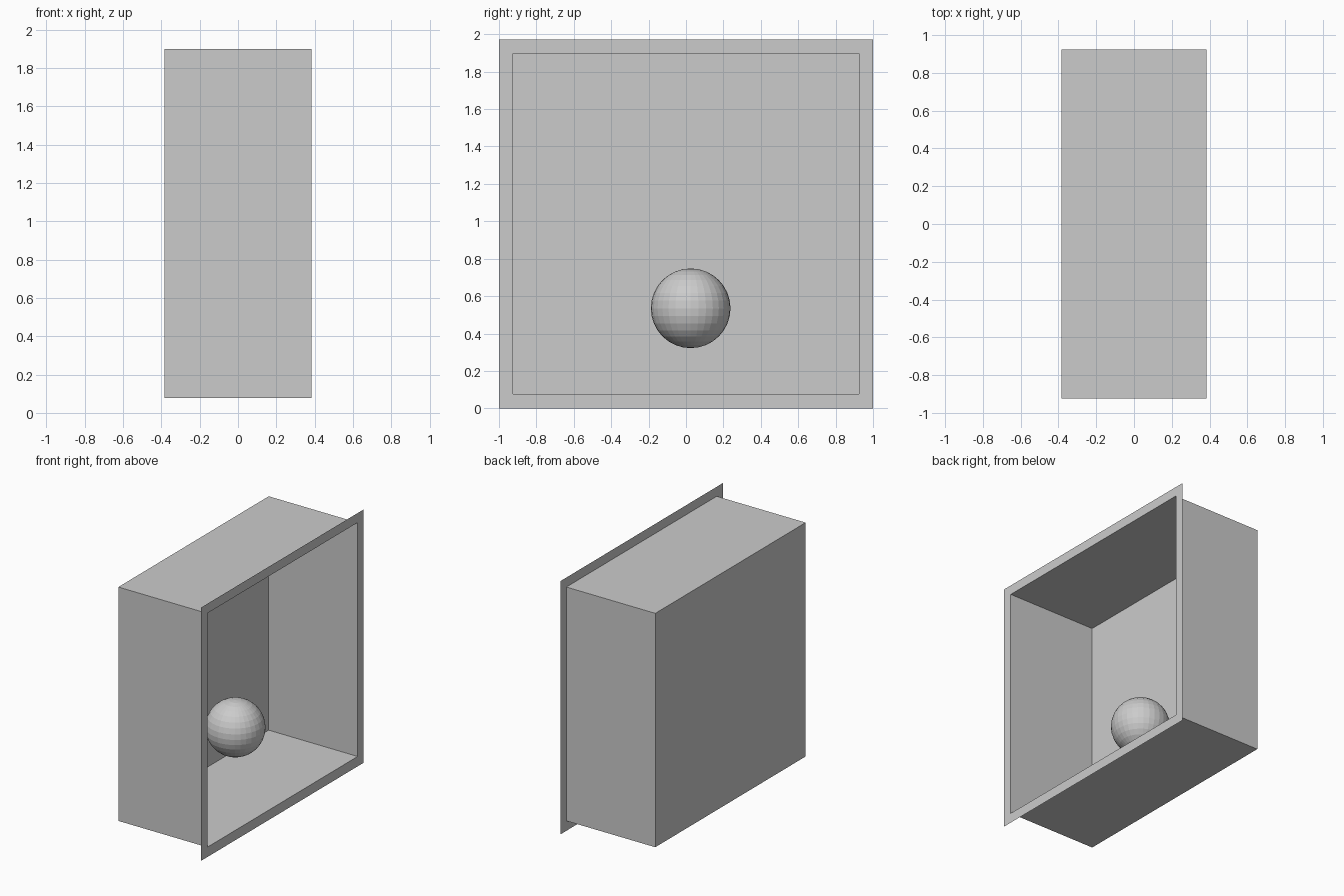
import bpy, bmesh

if "Cube" in bpy.data.objects:
    bpy.data.objects.remove(bpy.data.objects["Cube"])


def finish(bm, name):
    mesh = bpy.data.meshes.new(name)
    bm.to_mesh(mesh)
    bm.free()
    obj = bpy.data.objects.new(name, mesh)
    bpy.context.collection.objects.link(obj)
    return obj


def rectangle(bm, x, half_y, z0, z1):
    corners = [(-half_y, z0), (half_y, z0), (half_y, z1), (-half_y, z1)]
    return [bm.verts.new((x, y, z)) for y, z in corners]


# Thin-walled open box with a flat flange around its opening on +x
bm = bmesh.new()
DEPTH = 0.383
back = rectangle(bm, -DEPTH, 0.925, 0.077, 1.898)
mouth = rectangle(bm, DEPTH, 0.925, 0.077, 1.898)
rim = rectangle(bm, DEPTH, 1.0, 0.0, 1.972)
bm.faces.new(back)
for inner, outer in ((back, mouth), (mouth, rim)):
    for i in range(4):
        j = (i + 1) % 4
        bm.faces.new((inner[i], outer[i], outer[j], inner[j]))
finish(bm, "open_box")

# Faceted ball floating inside the box
bm = bmesh.new()
bmesh.ops.create_uvsphere(bm, u_segments=32, v_segments=16, radius=0.213)
ball = finish(bm, "ball")
ball.location = (-0.04, 0.025, 0.535)
